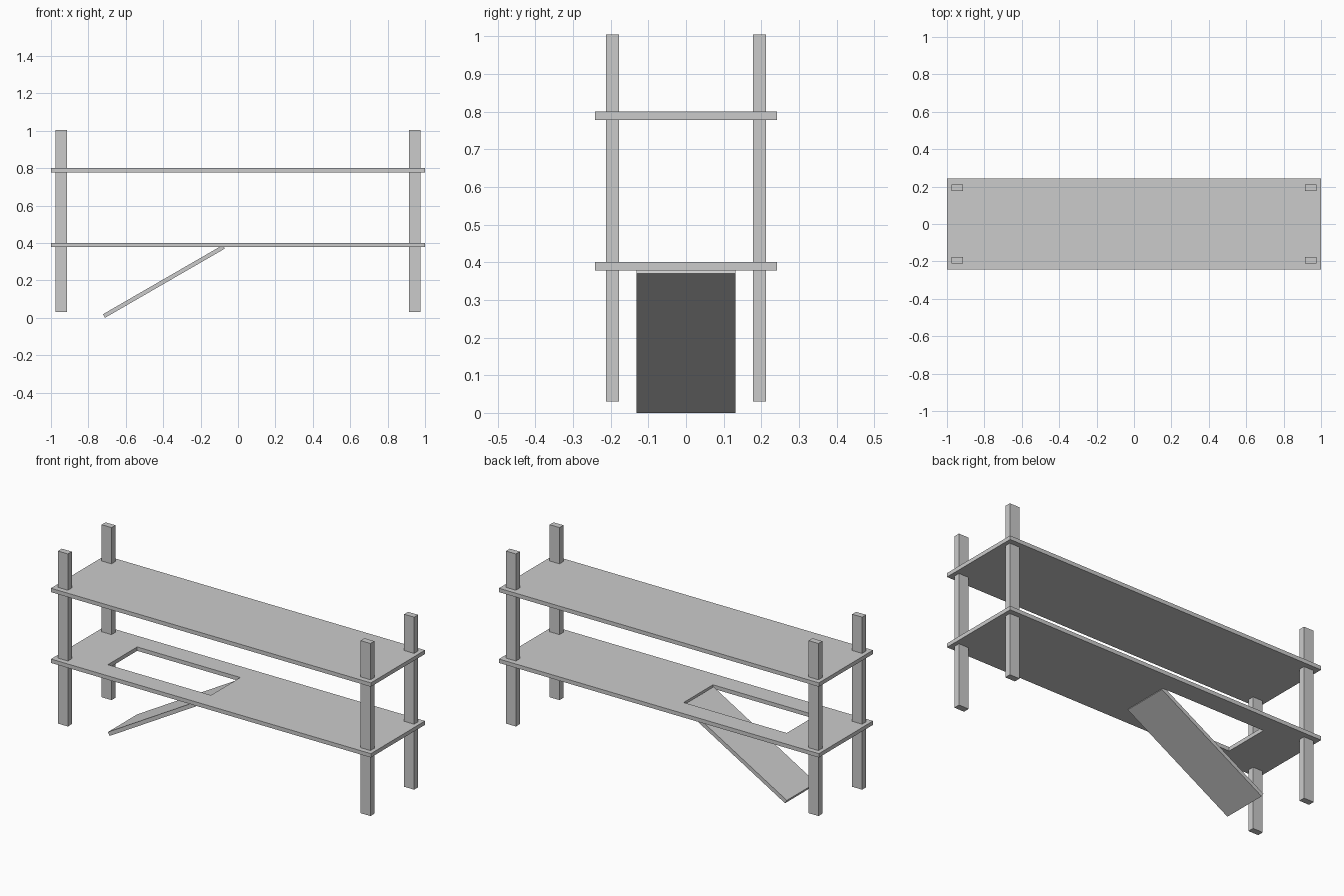
import bpy, math
from mathutils import Matrix, Vector

if "Cube" in bpy.data.objects:
    bpy.data.objects.remove(bpy.data.objects["Cube"])


def prism(name, verts, faces):
    me = bpy.data.meshes.new(name)
    me.from_pydata(verts, [], faces)
    ob = bpy.data.objects.new(name, me)
    bpy.context.collection.objects.link(ob)
    return ob


def box(name, lo, hi):
    (a, b, c), (d, e, f) = lo, hi
    v = [(a, b, c), (d, b, c), (d, e, c), (a, e, c),
         (a, b, f), (d, b, f), (d, e, f), (a, e, f)]
    return prism(name, v, [(3, 2, 1, 0), (4, 5, 6, 7), (0, 1, 5, 4),
                           (1, 2, 6, 5), (2, 3, 7, 6), (3, 0, 4, 7)])


# Upper shelf, solid
box("upper_shelf", (-1, -0.242, 0.778), (1, 0.242, 0.8))

# Lower shelf: outer and inner rectangle rings joined as a frame
z0, z1 = 0.378, 0.4
outer = [(-1, -0.242), (1, -0.242), (1, 0.242), (-1, 0.242)]
inner = [(-0.722, -0.131), (-0.077, -0.131), (-0.077, 0.131), (-0.722, 0.131)]
verts = [(x, y, z) for z in (z0, z1) for x, y in outer + inner]
faces = []
for i in range(4):
    j = (i + 1) % 4
    faces += [(8 + i, 8 + j, 12 + j, 12 + i), (i, 4 + i, 4 + j, j),
              (i, j, 8 + j, 8 + i), (4 + j, 4 + i, 12 + i, 12 + j)]
prism("lower_shelf", verts, faces)

# Four corner posts
for sx, side in ((-1, "left"), (1, "right")):
    for sy, end in ((-1, "front"), (1, "back")):
        cx, cy = sx * 0.946, sy * 0.195
        box(f"{end}_{side}_post", (cx - 0.031, cy - 0.0175, 0.03),
            (cx + 0.031, cy + 0.0175, 1.005))

# Ramp sloping from the opening down to the ground
ramp = box("ramp", (0, -0.131, 0), (0.74, 0.131, 0.022))
ramp.data.transform(Matrix.Translation(Vector((-0.711, 0, 0)))
                    @ Matrix.Rotation(-math.radians(30), 4, 'Y'))
